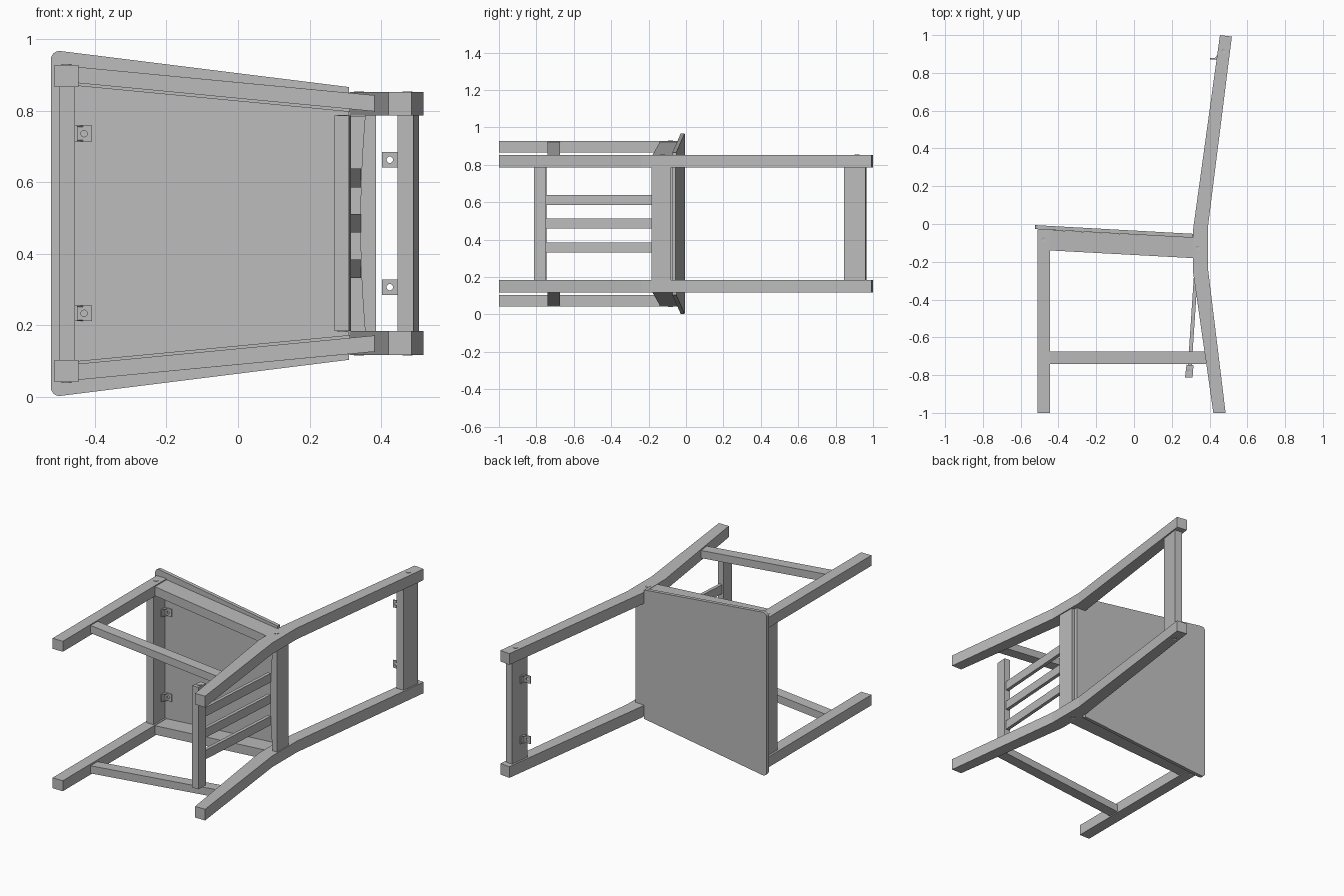
import bpy, bmesh, math
from mathutils import Vector

cube = bpy.data.objects.get("Cube")
if cube:
    bpy.data.objects.remove(cube, do_unlink=True)

MID = 0.485          # height of the symmetry plane; the chair lies on its side

grey = bpy.data.materials.new("plain grey")
grey.use_nodes = True
grey.diffuse_color = (0.5, 0.5, 0.5, 1)
grey.node_tree.nodes["Principled BSDF"].inputs["Base Color"].default_value = (0.5, 0.5, 0.5, 1)


def finish(name, bm, mirror=False):
    """Turn a bmesh into an object on the symmetry plane."""
    bmesh.ops.recalc_face_normals(bm, faces=bm.faces)
    mesh = bpy.data.meshes.new(name)
    bm.to_mesh(mesh)
    bm.free()
    mesh.materials.append(grey)
    obj = bpy.data.objects.new(name, mesh)
    obj.location.z = MID
    bpy.context.collection.objects.link(obj)
    if mirror:
        mod = obj.modifiers.new("Other side", 'MIRROR')
        mod.use_axis = (False, False, True)
        mod.use_mirror_merge = False
    return obj


def loft(bm, loops, closed=False):
    """Join equal loops of points; cap the ends, or close into a ring."""
    rows = [[bm.verts.new(p) for p in loop] for loop in loops]
    pairs = list(zip(rows, rows[1:] + rows[:1]))
    for a, b in pairs if closed else pairs[:-1]:
        for i in range(len(a)):
            j = (i + 1) % len(a)
            bm.faces.new((a[i], a[j], b[j], b[i]))
    if not closed:
        bm.faces.new(rows[0])
        bm.faces.new(rows[-1])


def side_prism(name, pts, z0, z1, mirror=False):
    """Side profile (x, y) extruded across the width."""
    bm = bmesh.new()
    loft(bm, [[(x, y, z) for x, y in pts] for z in (z0, z1)])
    return finish(name, bm, mirror)


def box(name, x0, x1, y0, y1, z0, z1, mirror=False):
    return side_prism(name, [(x0, y0), (x1, y0), (x1, y1), (x0, y1)], z0, z1, mirror)


def rail(name, start, end, height, thick):
    """Bar between two points (x, top y, outer z), mirrored."""
    bm = bmesh.new()
    loft(bm, [[(x, y, z), (x, y - height, z), (x, y - height, z - thick), (x, y, z - thick)]
              for x, y, z in (start, end)])
    return finish(name, bm, True)


def seat_y(x):
    return -0.006 - 0.055 * (x + 0.523)


# Seat board with rounded front corners and a tongue between the back legs
bm = bmesh.new()
half = [(-0.523, 0.485), (0.31, 0.381), (0.31, 0.3), (0.37, 0.3)]
outline = half + [(x, -z) for x, z in reversed(half)]
loft(bm, [[(x, seat_y(x) - d, z) for x, z in outline] for d in (0, 0.021)])
corners = [e for e in bm.edges
           if all(v.co.x < -0.5 for v in e.verts) and abs(e.verts[0].co.z - e.verts[1].co.z) < 0.01]
bmesh.ops.bevel(bm, geom=corners, offset=0.028, segments=6, profile=0.5, affect='EDGES')
finish("seat", bm)

# Legs
box("front_legs", -0.512, -0.445, -1, -0.03, 0.381, 0.443, True)
side_prism("back_legs", [(0.455, 1), (0.312, -0.035), (0.312, -0.25), (0.42, -1),
                         (0.485, -1), (0.392, -0.24), (0.392, -0.01), (0.518, 0.992)],
           0.301, 0.367, True)

# Aprons and stretchers
box("front_apron", -0.5, -0.455, -0.14, -0.031, -0.383, 0.383)
rail("side_aprons", (-0.446, -0.032, 0.437), (0.32, -0.073, 0.364), 0.108, 0.053)
rail("side_stretchers", (-0.446, -0.675, 0.437), (0.382, -0.675, 0.358), 0.065, 0.045)

# Rear apron with a bowed inner face
bm = bmesh.new()
bow = [(0.355 - 0.013 * (1 - (z / 0.301) ** 2), z)
       for z in (0.301 * i / 4 for i in range(-4, 5))]
plan = bow + [(0.386, 0.301), (0.386, -0.301)]
loft(bm, [[(x, y, z) for x, z in plan] for y in (-0.185, -0.079)])
finish("rear_apron", bm)

# Lower rack bar and slats
side_prism("rack_bar", [(0.27, -0.813), (0.31, -0.813), (0.315, -0.748), (0.278, -0.745)], -0.301, 0.301)
slat = [(0.285, -0.76), (0.305, -0.76), (0.343, -0.184), (0.323, -0.184)]
side_prism("middle_slat", slat, -0.025, 0.027)
side_prism("outer_slats", slat, 0.1, 0.153, True)

# Top back rail
side_prism("top_back_rail", [(0.445, 0.845), (0.49, 0.845), (0.506, 0.96), (0.461, 0.965)], -0.302, 0.302)


def bracket(name, x, y, z, wall, drop):
    """Angle bracket: a drilled plate, a wall tab and two gussets."""
    bm = bmesh.new()
    dirs = [(math.cos(i * math.tau / 16), math.sin(i * math.tau / 16)) for i in range(16)]

    def ring(size, square, height):
        return [(x + size * c / (max(abs(c), abs(s)) if square else 1), height,
                 z + size * s / (max(abs(c), abs(s)) if square else 1)) for c, s in dirs]
    low, high = y - 0.003, y + 0.003
    loft(bm, [ring(0.022, True, high), ring(0.009, False, high),
              ring(0.009, False, low), ring(0.022, True, low)], closed=True)
    inner = wall + (0.006 if wall < x else -0.006)
    tab = [(wall, y), (inner, y), (inner, y + drop), (wall, y + drop)]
    loft(bm, [[(a, b, z + dz) for a, b in tab] for dz in (-0.022, 0.022)])
    for dz in (-0.022, 0.018):
        gusset = [(inner, y), (x, y), (inner, y + drop * 0.7)]
        loft(bm, [[(a, b, z + dz + t) for a, b in gusset] for t in (0, 0.004)])
    finish(name, bm, True)


bracket("back_rail_brackets", 0.424, 0.875, 0.178, 0.45, 0.032)
bracket("seat_brackets", -0.43, -0.036, 0.251, -0.455, -0.035)


def bolt(name, x, y, z):
    """Flat bolt head with a hexagonal socket."""
    bm = bmesh.new()

    def ring(radius, height):
        return [(x + radius * math.cos(i * math.tau / 18),
                 y + radius * math.sin(i * math.tau / 18), height) for i in range(18)]
    loft(bm, [ring(0.014, z - 0.004), ring(0.014, z + 0.002), ring(0.01, z + 0.002),
              ring(0.007, z + 0.0005)])
    finish(name, bm, True)


for name, x, y, z in (("front_leg_bolts", -0.479, -0.082, 0.443),
                      ("seat_bolts", 0.338, -0.125, 0.367),
                      ("back_rail_bolts", 0.473, 0.915, 0.367),
                      ("rack_bolts", 0.292, -0.78, 0.301)):
    bolt(name, x, y, z)
